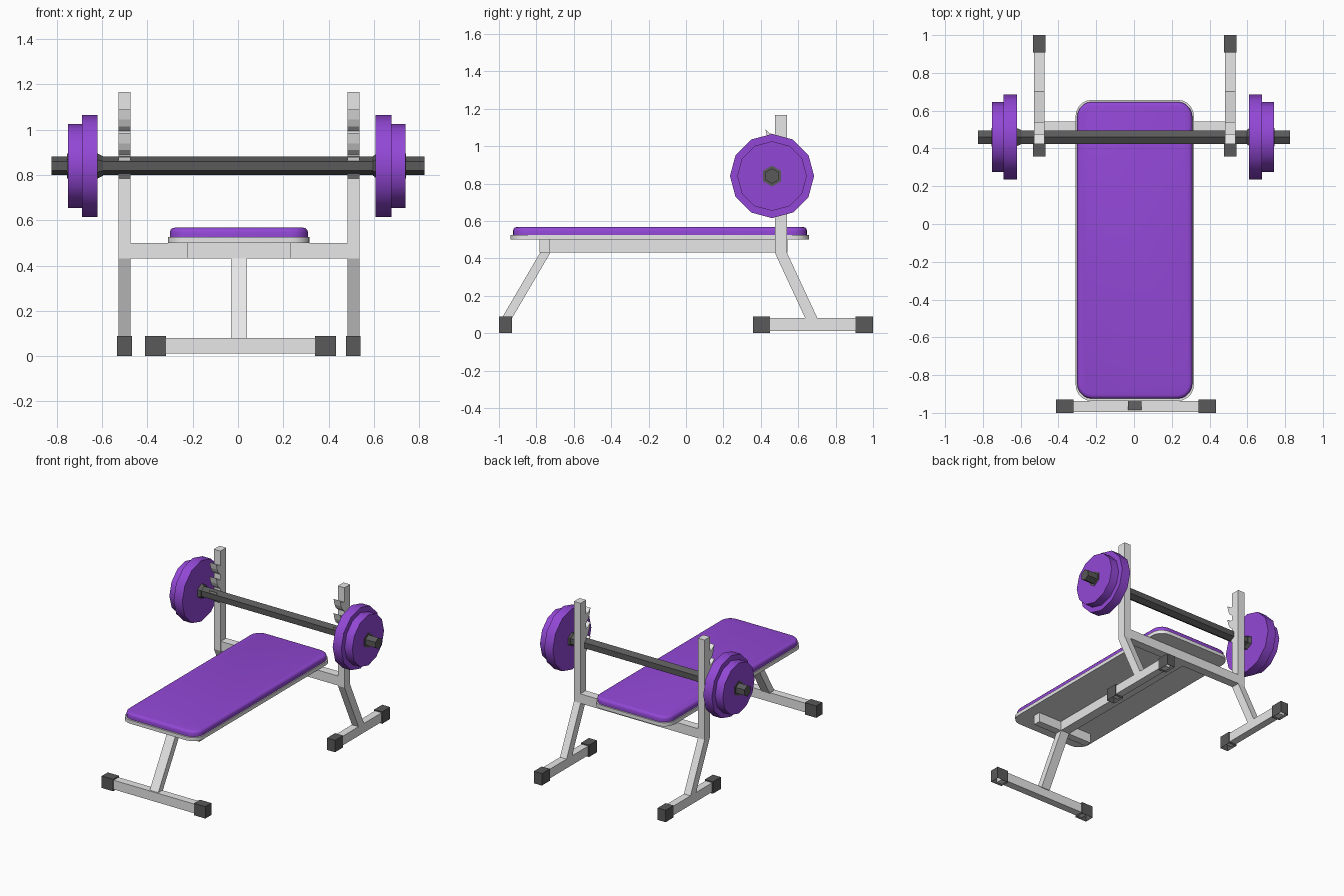
import bpy, bmesh, math
from mathutils import Matrix

if "Cube" in bpy.data.objects:
    bpy.data.objects.remove(bpy.data.objects["Cube"])


def material(name, rgb):
    m = bpy.data.materials.new(name)
    m.diffuse_color = (*rgb, 1)
    m.use_nodes = True
    m.node_tree.nodes["Principled BSDF"].inputs["Base Color"].default_value = m.diffuse_color
    return m


PURPLE = material("purple", (0.29, 0.064, 0.67))
GREY = material("light grey", (0.80, 0.80, 0.80))
DARK = material("dark grey", (0.10, 0.10, 0.10))
SHIFT = 0.004  # the bench sits slightly right of the barbell centre


def finish(name, bm, mat, smooth=None):
    bmesh.ops.recalc_face_normals(bm, faces=bm.faces)
    me = bpy.data.meshes.new(name)
    bm.to_mesh(me)
    bm.free()
    ob = bpy.data.objects.new(name, me)
    bpy.context.collection.objects.link(ob)
    me.materials.append(mat)
    if smooth:
        bpy.ops.object.select_all(action='DESELECT')
        ob.select_set(True)
        bpy.context.view_layer.objects.active = ob
        bpy.ops.object.shade_smooth_by_angle(angle=math.radians(smooth))
    return ob


def box_bm(x, y, z):
    bm = bmesh.new()
    bmesh.ops.create_cube(bm, size=1)
    for v in bm.verts:
        v.co = [r[0] if c < 0 else r[1] for c, r in zip(v.co, (x, y, z))]
    return bm


def box(name, x, y, z, mat):
    return finish(name, box_bm(x, y, z), mat)


def cap(name, x, y):
    # plastic end cap, open underneath
    bm = box_bm(x, y, (0, 0.088))
    bmesh.ops.delete(bm, geom=[f for f in bm.faces if f.calc_center_median().z < 0.01],
                     context='FACES_ONLY')
    finish(name, bm, DARK)


def prism(name, profile, x0, x1, mat):
    # side profile (y, z) extruded along x
    bm = bmesh.new()
    face = bm.faces.new([bm.verts.new((x0, y, z)) for y, z in profile])
    ext = bmesh.ops.extrude_face_region(bm, geom=[face])
    for v in ext['geom']:
        if isinstance(v, bmesh.types.BMVert):
            v.co.x = x1
    return finish(name, bm, mat)


def rod(name, x0, x1, r0, r1, sides, mat, smooth=None):
    # cylinder or cone along x on the barbell axis, a corner pointing up
    bm = bmesh.new()
    bmesh.ops.create_cone(bm, cap_ends=True, segments=sides, radius1=r0, radius2=r1,
                          depth=abs(x1 - x0))
    top = max(bm.verts, key=lambda v: v.co.y)
    turn = math.pi / 2 - math.atan2(top.co.y, top.co.x)
    d = 1 if x1 > x0 else -1
    bm.transform(Matrix.Translation(((x0 + x1) / 2, 0.46, 0.84))
                 @ Matrix.Rotation(d * math.pi / 2, 4, 'Y')
                 @ Matrix.Rotation(turn + math.pi / 2, 4, 'Z'))
    return finish(name, bm, mat, smooth=smooth)


def slab(name, x, y, z, radius, mat, soft=0):
    # rounded-corner board, optionally with a softened top rim
    bm = box_bm(x, y, z)
    upright = [e for e in bm.edges if abs(e.verts[0].co.z - e.verts[1].co.z) > 0.01]
    bmesh.ops.bevel(bm, geom=upright, offset=radius, segments=5, profile=0.5, affect='EDGES')
    if soft:
        rim = [e for e in bm.edges if all(v.co.z > z[1] - 1e-4 for v in e.verts)]
        bmesh.ops.bevel(bm, geom=rim, offset=soft, segments=3, profile=0.5, affect='EDGES')
    return finish(name, bm, mat, smooth=40)


# bench
slab("bench_board", (-0.309, 0.317), (-0.937, 0.657), (0.50, 0.526), 0.085, GREY)
slab("bench_cushion", (-0.301, 0.309), (-0.925, 0.647), (0.526, 0.567), 0.08, PURPLE, 0.02)

# frame under the bench
box("center_beam", (-0.032, 0.04), (-0.73, 0.48), (0.43, 0.50), GREY)
box("front_crosspiece", (-0.224, 0.232), (-0.783, -0.728), (0.43, 0.50), GREY)
box("rear_crossbeam", (-0.476, 0.484), (0.478, 0.542), (0.43, 0.50), GREY)

# front leg and foot
prism("front_leg", [(-0.725, 0.44), (-0.780, 0.44), (-0.780, 0.43), (-0.988, 0.075),
                    (-0.933, 0.075), (-0.725, 0.43)], -0.031, 0.039, GREY)
box("front_foot", (-0.37, 0.385), (-0.995, -0.938), (0.012, 0.08), GREY)
cap("front_foot_cap_left", (-0.412, -0.319), (-1.0, -0.930))
cap("front_foot_cap_right", (0.341, 0.433), (-1.0, -0.930))

# barbell
rod("bar", -0.825, 0.825, 0.041, 0.041, 6, DARK)

for s, side in ((-1, "left"), (1, "right")):
    x0, x1 = SHIFT + s * 0.479, SHIFT + s * 0.533
    # upright with its slanted lower leg
    prism("upright_" + side, [(0.475, 1.167), (0.54, 1.167), (0.54, 0.43), (0.705, 0.075),
                              (0.64, 0.075), (0.475, 0.43)], x0, x1, GREY)
    # three rack hooks
    for i in range(3):
        t = 1.09 - 0.105 * i
        prism(f"hook_{side}_{i + 1}", [(0.48, t - 0.10), (0.45, t - 0.075), (0.435, t - 0.045),
                                       (0.424, t), (0.448, t - 0.022), (0.48, t - 0.03)],
              x0, x1, GREY)
    # rear foot
    box("rear_foot_" + side, sorted((x0, x1)), (0.40, 0.96), (0.012, 0.08), GREY)
    for y, end in ((0.357, "front"), (0.907, "back")):
        cap(f"rear_foot_cap_{side}_{end}",
            sorted((SHIFT + s * 0.473, SHIFT + s * 0.538)), (y, y + 0.093))
    # weights, inner collar and outer hub ring
    a = 0.608 if s > 0 else 0.62
    rod("collar_" + side, s * 0.597, s * (a + 0.01), 0.043, 0.06, 6, DARK)
    rod("large_plate_" + side, s * a, s * (a + 0.07), 0.225, 0.225, 12, PURPLE, 35)
    rod("small_plate_" + side, s * (a + 0.07), s * (a + 0.132), 0.186, 0.186, 12, PURPLE, 35)
    rod("hub_ring_" + side, s * (a + 0.13), s * (a + 0.135), 0.056, 0.056, 6, DARK)
